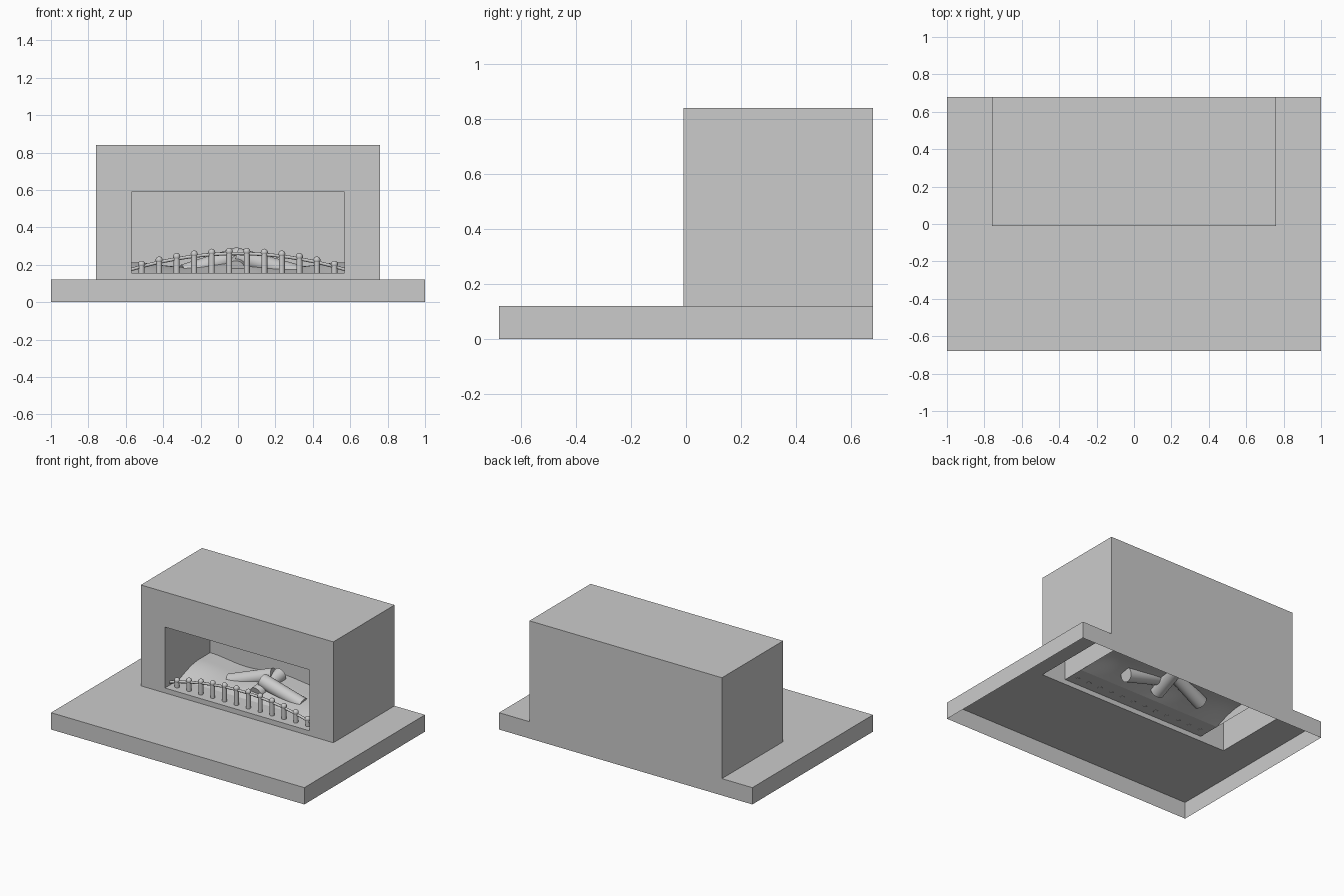
import bpy, bmesh, math
from mathutils import Vector, Matrix

if "Cube" in bpy.data.objects:
    bpy.data.objects.remove(bpy.data.objects["Cube"], do_unlink=True)

stone = bpy.data.materials.new("light_grey")
stone.use_nodes = True
stone.diffuse_color = (0.6, 0.6, 0.6, 1)
stone.node_tree.nodes["Principled BSDF"].inputs["Base Color"].default_value = (0.6, 0.6, 0.6, 1)

BACK, FRONT = 0.68, -0.01        # back wall and front face of the surround
HALF, BASE_Z, TOP_Z = 0.76, 0.12, 0.84
OPEN, SILL, HEAD = 0.57, 0.155, 0.59
SEAM, DEEP = 0.15, 0.50          # depth of the reveal and of the firebox
FENCE_Y = 0.05


def finish(name, bm, smooth=False):
    mesh = bpy.data.meshes.new(name)
    bm.to_mesh(mesh)
    bm.free()
    mesh.materials.append(stone)
    obj = bpy.data.objects.new(name, mesh)
    bpy.context.collection.objects.link(obj)
    if smooth:
        bpy.ops.object.select_all(action='DESELECT')
        obj.select_set(True)
        bpy.context.view_layer.objects.active = obj
        bpy.ops.object.shade_smooth_by_angle(angle=math.radians(40))
    return obj


def shell(lo, hi, missing=(), inward=False):
    """Thin-walled box without the faces that point in the missing directions."""
    bm = bmesh.new()
    lo, hi = Vector(lo), Vector(hi)
    size = Matrix.Diagonal((*(hi - lo), 1))
    bmesh.ops.create_cube(bm, size=1, matrix=Matrix.Translation((lo + hi) / 2) @ size)
    bm.normal_update()
    gone = [f for f in bm.faces if any(f.normal.dot(Vector(d)) > 0.9 for d in missing)]
    bmesh.ops.delete(bm, geom=gone, context='FACES')
    if inward:
        bmesh.ops.reverse_faces(bm, faces=bm.faces[:])
    return bm


def add_rod(bm, start, end, radius, sides=20):
    start, end = Vector(start), Vector(end)
    axis = end - start
    turn = axis.to_track_quat('Z', 'Y').to_matrix().to_4x4()
    bmesh.ops.create_cone(bm, cap_ends=True, segments=sides, radius1=radius, radius2=radius,
                          depth=axis.length, matrix=Matrix.Translation((start + end) / 2) @ turn)


UP, DOWN, TO_FRONT, TO_BACK = (0, 0, 1), (0, 0, -1), (0, -1, 0), (0, 1, 0)

# Hearth slab: open below, with its top cut out under the surround
bm = shell((-1, -BACK, 0), (1, BACK, BASE_Z), (UP, DOWN))
outline = [(-1, -BACK), (1, -BACK), (1, BACK), (HALF, BACK),
           (HALF, FRONT), (-HALF, FRONT), (-HALF, BACK), (-1, BACK)]
bm.faces.new([bm.verts.new((x, y, BASE_Z)) for x, y in outline])
finish("hearth_slab", bm)

# Surround: open below, with the fire opening cut in the front
bm = shell((-HALF, FRONT, BASE_Z), (HALF, BACK, TOP_Z), (DOWN,))
bm.normal_update()
front = next(f for f in bm.faces if f.normal.y < -0.9)
bmesh.ops.inset_individual(bm, faces=[front], thickness=0.05)
for v in front.verts:
    v.co.x = math.copysign(OPEN, v.co.x)
    v.co.z = HEAD if v.co.z > (BASE_Z + TOP_Z) / 2 else SILL
bmesh.ops.delete(bm, geom=[front], context='FACES')
finish("surround", bm)

# Reveal around the opening, then the firebox behind it
finish("opening_reveal", shell((-OPEN, FRONT, SILL), (OPEN, SEAM, HEAD),
                               (TO_FRONT, TO_BACK), inward=True))
finish("firebox", shell((-OPEN, SEAM, SILL), (OPEN, DEEP, HEAD),
                        (TO_FRONT, DOWN), inward=True))

# Ember bed: a gently waved sheet rising to the back
bm = bmesh.new()
bmesh.ops.create_grid(bm, x_segments=40, y_segments=20, size=1)
for v in bm.verts:
    x, t = v.co.x, (v.co.y + 1) / 2
    rise = math.sin(min(1, t * 1.5) * math.pi / 2)
    wave = 0.012 * math.cos(x * math.tau)
    v.co = (x * OPEN, SEAM + t * (DEEP - SEAM), SILL + rise * (0.046 + wave))
finish("ember_bed", bm, True)

# Logs leaning together on the bed
logs = {
    "left_log": ((0.31, 0.29, 0.155), (-0.01, 0.29, 0.245)),
    "right_log": ((-0.29, 0.32, 0.155), (0.01, 0.39, 0.25)),
    "middle_log": ((-0.01, 0.22, 0.175), (0.02, 0.45, 0.235)),
}
for name, (start, end) in logs.items():
    bm = bmesh.new()
    add_rod(bm, start, end, 0.048, 28)
    finish(name, bm, True)


# Fire fence: arched rail, and posts with round knobs
def rail_height(x):
    return 0.26 - 0.085 * (x / OPEN) ** 2


bm = bmesh.new()
steps, sides = 32, 12
rings = []
for i in range(steps + 1):
    x = OPEN * (2 * i / steps - 1)
    ring = []
    for j in range(sides):
        a = math.tau * j / sides
        ring.append(bm.verts.new((x, FENCE_Y + 0.009 * math.cos(a),
                                  rail_height(x) + 0.009 * math.sin(a))))
    rings.append(ring)
for a, b in zip(rings, rings[1:]):
    for j in range(sides):
        k = (j + 1) % sides
        bm.faces.new((a[j], a[k], b[k], b[j]))
bmesh.ops.recalc_face_normals(bm, faces=bm.faces[:])
finish("fence_rail", bm, True)

bm = bmesh.new()
for i in range(12):
    x = (i - 5.5) * 0.0937
    z = rail_height(x) + 0.012
    add_rod(bm, (x, FENCE_Y, SILL - 0.002), (x, FENCE_Y, z), 0.016, 16)
    bmesh.ops.create_uvsphere(bm, u_segments=16, v_segments=10, radius=0.019,
                              matrix=Matrix.Translation((x, FENCE_Y, z)))
finish("fence_posts", bm, True)
